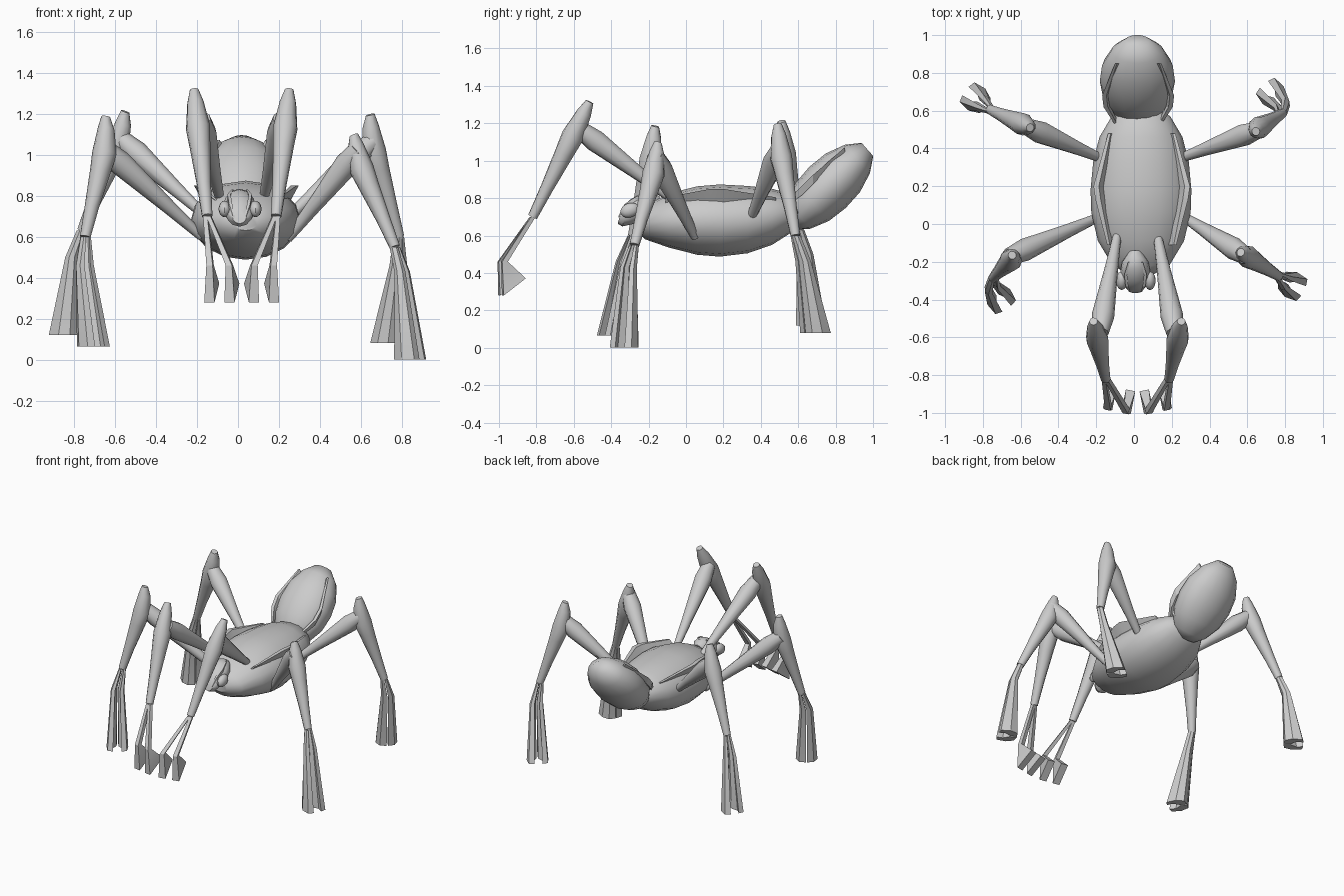
import bpy, bmesh, math
from mathutils import Vector as V

if "Cube" in bpy.data.objects:
    bpy.data.objects.remove(bpy.data.objects["Cube"])

Z = V((0, 0, 1))


def finish(name, bm, angle=40):
    bmesh.ops.recalc_face_normals(bm, faces=bm.faces)
    me = bpy.data.meshes.new(name)
    bm.to_mesh(me)
    bm.free()
    ob = bpy.data.objects.new(name, me)
    bpy.context.collection.objects.link(ob)
    bpy.ops.object.select_all(action='DESELECT')
    ob.select_set(True)
    bpy.context.view_layer.objects.active = ob
    bpy.ops.object.shade_smooth_by_angle(angle=math.radians(angle))
    return ob


def circle(n, turn=0.0):
    return [(math.cos(t), math.sin(t)) for t in (turn + 2 * math.pi * i / n for i in range(n))]


def add_loft(bm, rings, section):
    # each ring: centre, half-axis a, half-axis b; section is a 2D outline
    n = len(section)
    loops = [[bm.verts.new(V(c) + V(a) * u + V(b) * w) for u, w in section] for c, a, b in rings]
    for p, q in zip(loops, loops[1:]):
        for i in range(n):
            j = (i + 1) % n
            bm.faces.new((p[i], p[j], q[j], q[i]))
    bm.faces.new(loops[0])
    bm.faces.new(loops[-1])


def loft(name, rings, n=16, turn=0.0, angle=40):
    bm = bmesh.new()
    add_loft(bm, rings, circle(n, turn))
    return finish(name, bm, angle)


def tube(p, q, stations, side, bulge=V((0, 0, 0))):
    # round rings between two points; stations are (fraction, radius, bulge amount)
    p, q = V(p), V(q)
    d = (q - p).normalized()
    a = (side - d * side.dot(d)).normalized()
    b = d.cross(a)
    return [(p.lerp(q, t) + bulge * k, a * r, b * r) for t, r, k in stations]


def strip(name, pts, w, h, lean=0.0):
    # raised ridge following a path, tapered at both ends
    rings = []
    for i, p in enumerate(pts):
        k = 0.5 if i in (0, len(pts) - 1) else 1
        rings.append((p, (w * k, 0, 0), (lean, 0, h * k)))
    loft(name, rings, 4, math.pi / 4, 20)


# thorax: y, z centre, half width, half height
loft("thorax", [((0.037, y, z), (rx, 0, 0), (0, 0, rz)) for y, z, rx, rz in [
    (-0.27, 0.67, 0.06, 0.04), (-0.22, 0.67, 0.15, 0.09), (-0.09, 0.68, 0.228, 0.145),
    (0.06, 0.68, 0.263, 0.183), (0.18, 0.68, 0.267, 0.193), (0.33, 0.685, 0.253, 0.18),
    (0.46, 0.70, 0.22, 0.15), (0.57, 0.72, 0.155, 0.1), (0.62, 0.73, 0.08, 0.045)]])

# abdomen, raised at the rear
A, B = V((0.018, 0.56, 0.67)), V((0.018, 0.97, 1.06))
up = V((0, -0.66, 0.75))
loft("abdomen", [(A.lerp(B, t), (0.199 * k, 0, 0), up * 0.147 * k) for t, k in [
    (0, 0.35), (0.1, 0.66), (0.28, 0.92), (0.48, 1), (0.68, 0.94), (0.87, 0.69), (1, 0.32)]],
    angle=80)

# head
loft("head", [((0.007, y, z), (r, 0, 0), (0, 0.3 * r, r * 1.05)) for y, z, r in [
    (-0.15, 0.77, 0.035), (-0.20, 0.76, 0.07), (-0.26, 0.745, 0.08),
    (-0.32, 0.72, 0.068), (-0.355, 0.70, 0.035)]], 12)

for s, side in ((1, "right"), (-1, "left")):
    # eyes
    bm = bmesh.new()
    bmesh.ops.create_uvsphere(bm, u_segments=12, v_segments=8, radius=1)
    for v in bm.verts:
        v.co = V((0.01 + s * 0.075 + v.co.x * 0.03, -0.3 + v.co.y * 0.05 + v.co.z * 0.01,
                  0.735 + v.co.z * 0.04))
    finish(side + "_eye", bm)
    # ridges on head, thorax and abdomen
    strip(side + "_head_ridge", [(0.008 + s * x, y, z) for x, y, z in
          [(0.035, -0.2, 0.825), (0.052, -0.27, 0.795), (0.045, -0.33, 0.755), (0.03, -0.36, 0.70)]],
          0.011, 0.016)
    strip(side + "_thorax_ridge", [(0.041 + s * x, y, z) for x, y, z in
          [(0.15, 0.48, 0.785), (0.22, 0.2, 0.81), (0.21, 0.13, 0.81), (0.155, -0.11, 0.785)]],
          0.02, 0.055, s * 0.03)
    strip(side + "_abdomen_ridge", [(0.022 + s * x, y, z) for x, y, z in
          [(0.11, 0.85, 1.06), (0.172, 0.68, 0.90), (0.165, 0.62, 0.84), (0.1, 0.51, 0.75)]],
          0.016, 0.035, s * 0.01)

# outline of half of a C-shaped claw foot, opening outward
CLAW = [(-0.07, 0.004), (-0.062, 0.05), (-0.01, 0.073), (0.055, 0.065), (0.065, 0.028),
        (0.02, 0.034), (-0.022, 0.006)]


def leg(name, hip, knee, top, split, ankle, foot, claw=True):
    hip, knee, top, split, ankle, foot = map(V, (hip, knee, top, split, ankle, foot))
    out = foot - ankle
    out.z = 0
    out.normalize()
    side = out.cross(Z)
    inward = hip - knee
    inward.z = 0
    inward = inward.normalized() * (0.026 if claw else 0)
    # upper leg, widening to the knee
    loft(name + "_upper", tube(hip, knee, [(-0.05, 0.022, 0), (0.35, 0.036, 0), (0.9, 0.06, 0),
                                           (1.1, 0.046, 0)], side), 10, angle=60)
    # shin, pointed above the knee and thin below
    loft(name + "_shin", tube(top, split, [(0, 0.022, 0), (0.1, 0.041, 0.5), (0.3, 0.06, 1),
                                           (0.45, 0.051, 0.8), (0.75, 0.035, 0.3),
                                           (1, 0.026, 0)], side, inward), 10, angle=60)
    # pair of prongs, each flaring into a foot
    bm = bmesh.new()
    for s in (1, -1):
        if claw:
            add_loft(bm, [(split, out * 0.33, side * s * 0.32),
                          (ankle, out * 0.42, side * s * 0.62),
                          (foot, out, side * s)], CLAW)
        else:
            add_loft(bm, [(split + side * s * 0.008, out * 0.018, side * 0.015),
                          (ankle + side * s * 0.048, out * 0.022, side * 0.022),
                          (foot + side * s * 0.05, out * 0.085 + Z * 0.065, side * 0.036)],
                     circle(4, math.pi / 4))
    finish(name + "_foot", bm, 30)


# front legs, reaching forward
for s, n in ((1, "front_right_leg"), (-1, "front_left_leg")):
    P = lambda x, y, z: (0.018 + s * x, y, z)
    leg(n, P(0.11, -0.08, 0.80), P(0.19, -0.53, 1.14), P(0.232, -0.515, 1.315),
        P(0.168, -0.82, 0.70), P(0.107, -0.98, 0.46), P(0.097, -0.93, 0.325), claw=False)

# side legs
leg("middle_right_leg", (0.26, 0.04, 0.61), (0.56, -0.15, 0.99), (0.565, -0.15, 1.095),
    (0.765, -0.275, 0.55), (0.80, -0.305, 0.43), (0.84, -0.325, 0.0))
leg("middle_left_leg", (-0.20, 0.03, 0.62), (-0.62, -0.155, 1.0), (-0.645, -0.165, 1.185),
    (-0.745, -0.285, 0.60), (-0.75, -0.335, 0.46), (-0.71, -0.395, 0.065))
leg("rear_right_leg", (0.25, 0.35, 0.70), (0.62, 0.485, 1.03), (0.645, 0.49, 1.195),
    (0.785, 0.585, 0.60), (0.785, 0.625, 0.46), (0.73, 0.69, 0.08))
leg("rear_left_leg", (-0.18, 0.35, 0.72), (-0.53, 0.50, 1.04), (-0.55, 0.51, 1.21),
    (-0.76, 0.605, 0.63), (-0.80, 0.635, 0.50), (-0.84, 0.665, 0.12))
